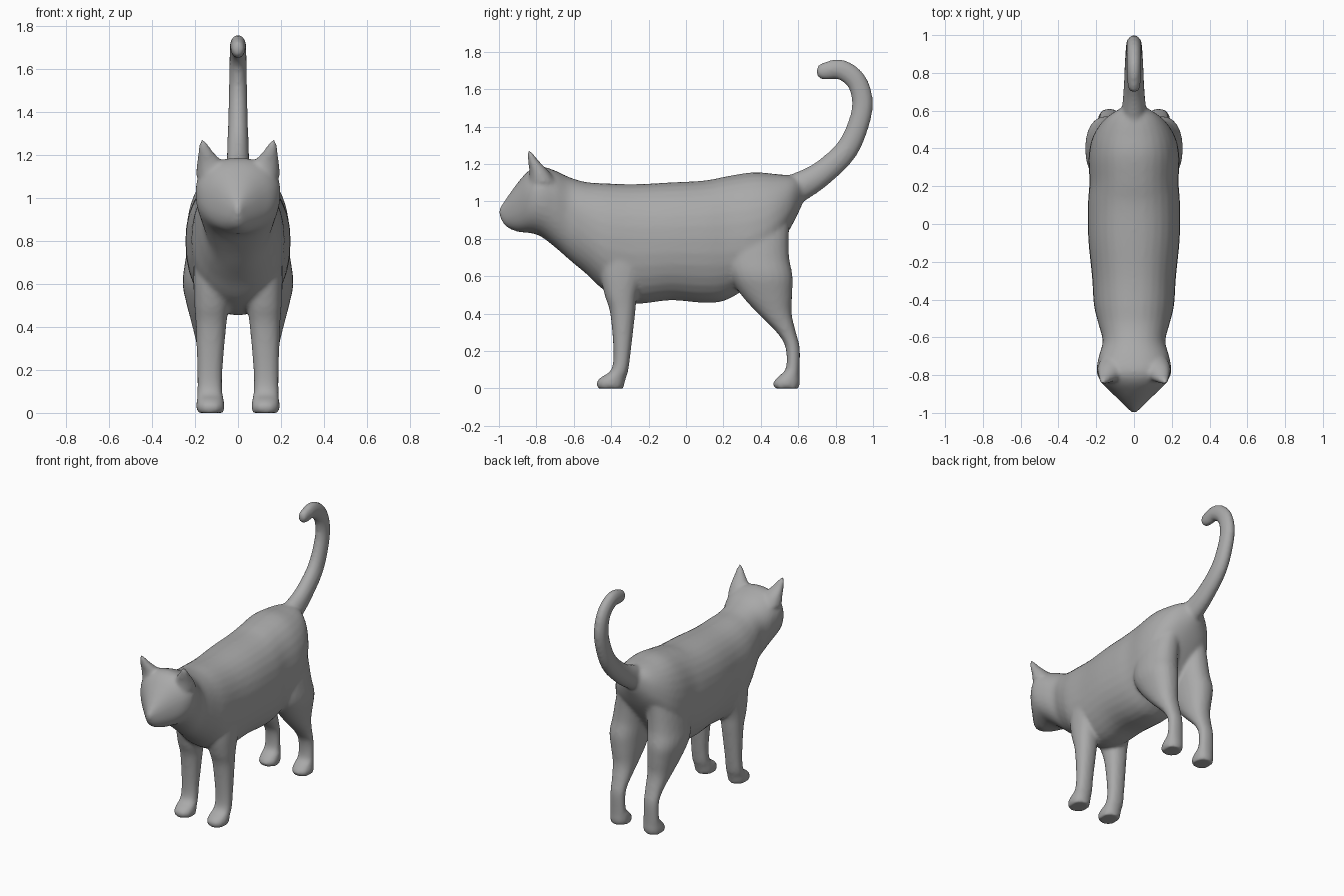
import bpy, bmesh, math
from mathutils import Vector

fur = bpy.data.materials.new("grey_fur")
fur.diffuse_color = (0.40, 0.40, 0.40, 1)
bm = bmesh.new()


def smooth_stations(rows, n=4):
    """Catmull-Rom interpolation between rows of numbers."""
    pts = [rows[0]] + list(rows) + [rows[-1]]
    out = []
    for i in range(1, len(pts) - 2):
        for k in range(n):
            t = k / n
            out.append([0.5 * (2*b + (c-a)*t + (2*a-5*b+4*c-d)*t*t + (3*b-a-3*c+d)*t**3)
                        for a, b, c, d in zip(*pts[i-1:i+3])])
    return out + [list(rows[-1])]


def skin(rings):
    """Closed skin over a list of rings of points."""
    vs = [[bm.verts.new(p) for p in r] for r in rings]
    n = len(vs[0])
    faces = [bm.faces.new(vs[0]), bm.faces.new(vs[-1][::-1])]
    for a, b in zip(vs, vs[1:]):
        for i in range(n):
            j = (i + 1) % n
            faces.append(bm.faces.new((a[j], a[i], b[i], b[j])))
    bmesh.ops.recalc_face_normals(bm, faces=faces)


def oval(n=32, power=1.0):
    for i in range(n):
        a = 2 * math.pi * i / n
        c, s = math.cos(a), math.sin(a)
        yield math.copysign(abs(c)**power, c), math.copysign(abs(s)**power, s)


# Head, neck and torso: y, bottom, height of widest point, top, half width
torso = [(-0.997, 0.92, 0.945, 0.965, 0.012), (-0.965, 0.868, 0.94, 1.01, 0.045),
         (-0.90, 0.838, 0.97, 1.10, 0.112), (-0.84, 0.832, 1.01, 1.165, 0.172),
         (-0.78, 0.815, 1.03, 1.188, 0.198), (-0.70, 0.755, 1.01, 1.165, 0.186),
         (-0.62, 0.685, 0.95, 1.128, 0.166), (-0.53, 0.61, 0.88, 1.103, 0.188),
         (-0.43, 0.52, 0.82, 1.097, 0.212), (-0.28, 0.455, 0.80, 1.092, 0.222),
         (-0.08, 0.472, 0.80, 1.102, 0.242), (0.10, 0.458, 0.80, 1.112, 0.244),
         (0.22, 0.475, 0.80, 1.135, 0.236), (0.36, 0.57, 0.82, 1.156, 0.240),
         (0.47, 0.72, 0.88, 1.148, 0.215), (0.56, 0.86, 0.97, 1.138, 0.150),
         (0.62, 0.98, 1.05, 1.12, 0.06)]
skin([[(w * c, y, zw + (s * (zt - zw) if s > 0 else s * (zw - zb))) for c, s in oval(power=0.9)]
      for y, zb, zw, zt, w in smooth_stations(torso)])

# Legs: z, y front, y back, x inner, x outer
front_leg = [(0.78, -0.46, -0.17, 0.03, 0.205), (0.62, -0.46, -0.22, 0.03, 0.208),
             (0.50, -0.435, -0.26, 0.042, 0.203), (0.40, -0.405, -0.272, 0.055, 0.196),
             (0.20, -0.388, -0.295, 0.072, 0.190), (0.10, -0.40, -0.308, 0.072, 0.190),
             (0.06, -0.455, -0.32, 0.066, 0.192), (0.03, -0.48, -0.328, 0.062, 0.194),
             (0.0, -0.47, -0.335, 0.066, 0.190)]
hind_leg = [(0.92, 0.24, 0.56, 0.01, 0.19), (0.82, 0.21, 0.55, 0.015, 0.225),
            (0.70, 0.21, 0.552, 0.025, 0.247), (0.60, 0.235, 0.57, 0.035, 0.258),
            (0.50, 0.295, 0.568, 0.045, 0.238), (0.40, 0.385, 0.565, 0.058, 0.212),
            (0.30, 0.485, 0.588, 0.070, 0.190), (0.22, 0.532, 0.608, 0.078, 0.182),
            (0.11, 0.535, 0.608, 0.076, 0.184), (0.065, 0.495, 0.608, 0.068, 0.190),
            (0.03, 0.465, 0.61, 0.064, 0.194), (0.0, 0.475, 0.602, 0.068, 0.190)]
for side in (-1, 1):
    for leg in (front_leg, hind_leg):
        skin([[(side * ((x0 + x1) / 2 + c * (x1 - x0) / 2), (y0 + y1) / 2 + s * (y1 - y0) / 2, z)
               for c, s in oval(24, 0.9)] for z, y0, y1, x0, x1 in smooth_stations(leg)])
    # Ears: flattened cones leaning outwards: x, y, z, half width, half depth
    ear = [(0.115, -0.765, 1.10, 0.080, 0.075), (0.130, -0.785, 1.16, 0.062, 0.053),
           (0.150, -0.815, 1.215, 0.036, 0.030), (0.167, -0.84, 1.272, 0.010, 0.011)]
    skin([[(side * (x + c * w), y + s * d, z) for c, s in oval(20)]
          for x, y, z, w, d in smooth_stations(ear)])

# Tail: y, z, half width, half thickness along a curling path
tail = smooth_stations([(0.48, 1.02, 0.08, 0.09), (0.60, 1.075, 0.065, 0.08), (0.72, 1.145, 0.055, 0.068),
                        (0.85, 1.265, 0.049, 0.062), (0.918, 1.40, 0.045, 0.057),
                        (0.944, 1.53, 0.042, 0.056), (0.91, 1.645, 0.040, 0.055),
                        (0.825, 1.706, 0.038, 0.054), (0.745, 1.697, 0.035, 0.047),
                        (0.712, 1.693, 0.027, 0.036), (0.697, 1.692, 0.012, 0.015)])
rings = []
for i, (y, z, w, t) in enumerate(tail):
    p, q = tail[max(i - 1, 0)], tail[min(i + 1, len(tail) - 1)]
    d = Vector((0, q[0] - p[0], q[1] - p[1])).normalized()
    up = Vector((0, -d.z, d.y))
    rings.append([Vector((w * c, y, z)) + up * (t * s) for c, s in oval(24)])
skin(rings)

# Fuse all parts into one soft skin
mesh = bpy.data.meshes.new("cat_body")
bm.to_mesh(mesh)
bm.free()
mesh.materials.append(fur)
body = bpy.data.objects.new("cat_body", mesh)
bpy.context.collection.objects.link(body)
fuse = body.modifiers.new("fuse", 'REMESH')
fuse.mode = 'VOXEL'
fuse.voxel_size = 0.012
fuse.use_smooth_shade = True
soften = body.modifiers.new("soften", 'SMOOTH')
soften.factor = 0.5
soften.iterations = 6
